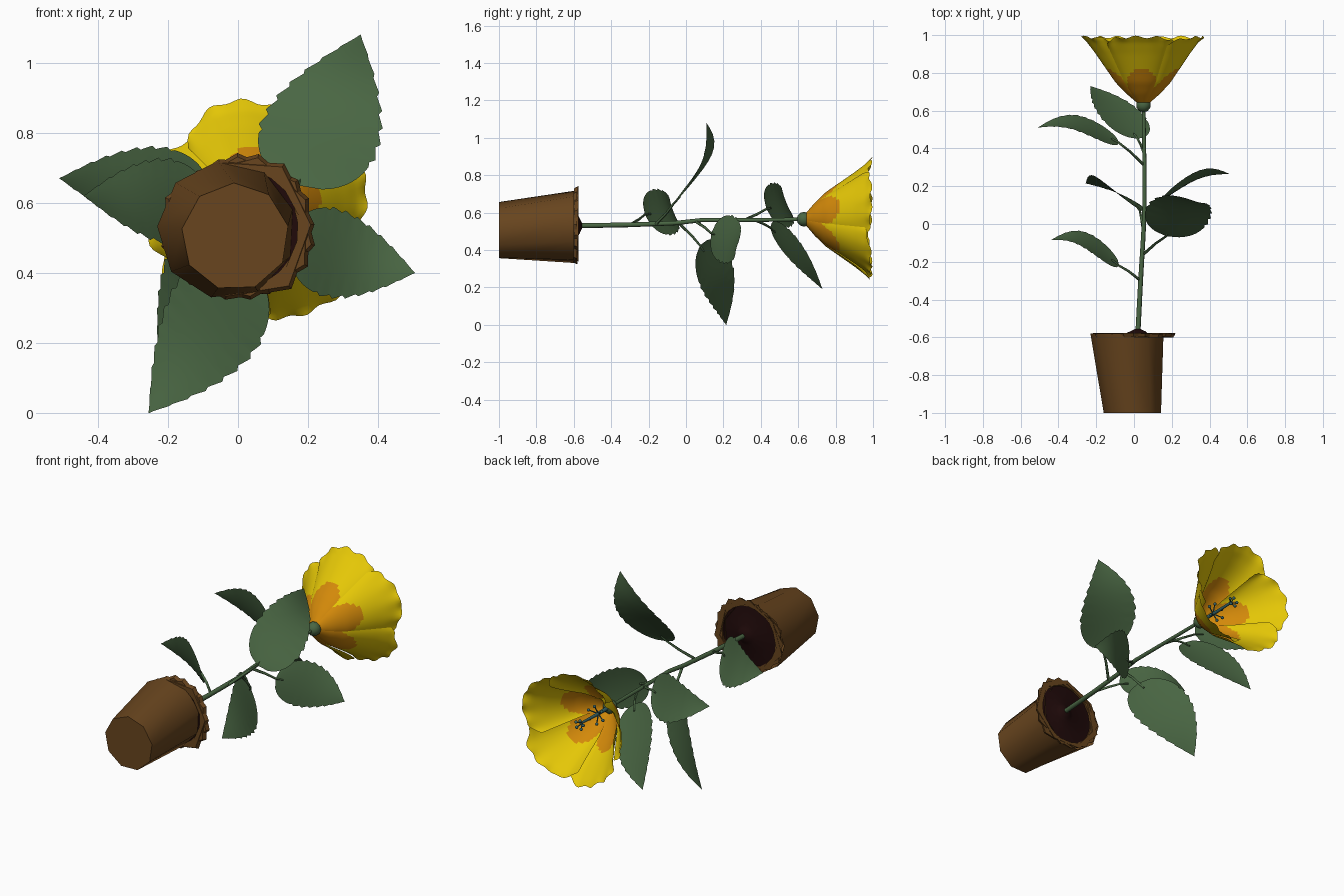
import bpy, bmesh, math
from mathutils import Vector

cube = bpy.data.objects.get("Cube")
if cube:
    bpy.data.objects.remove(cube, do_unlink=True)


def material(name, rgb):
    mat = bpy.data.materials.new(name)
    mat.use_nodes = True
    mat.diffuse_color = (*rgb, 1)
    mat.node_tree.nodes["Principled BSDF"].inputs["Base Color"].default_value = (*rgb, 1)
    return mat


YELLOW = material("petal yellow", (0.78, 0.57, 0.002))
ORANGE = material("throat orange", (0.65, 0.25, 0.003))
GREEN = material("leaf green", (0.067, 0.133, 0.056))
BROWN = material("pot brown", (0.138, 0.059, 0.013))
SOIL = material("dark soil", (0.014, 0.003, 0.003))
TEAL = material("stamen teal", (0.035, 0.12, 0.13))


def finish(name, bm, mats, sharp=60):
    """Make the object, smooth except where edges exceed the sharp angle."""
    mesh = bpy.data.meshes.new(name)
    bm.to_mesh(mesh)
    bm.free()
    for mat in mats:
        mesh.materials.append(mat)
    for poly in mesh.polygons:
        poly.use_smooth = True
    mesh.set_sharp_from_angle(angle=math.radians(sharp))
    bpy.context.collection.objects.link(bpy.data.objects.new(name, mesh))


def loft(bm, rows, closed=False, caps=False, rule=None):
    """Skin rows of points; rule(i, j) picks the material of each face."""
    grid = [[bm.verts.new(p) for p in row] for row in rows]
    count = len(grid[0])
    for i in range(len(grid) - 1):
        for j in range(count if closed else count - 1):
            k = (j + 1) % count
            face = bm.faces.new((grid[i][j], grid[i][k], grid[i + 1][k], grid[i + 1][j]))
            if rule:
                face.material_index = rule(i, j)
    if caps:
        bm.faces.new(grid[0][::-1])
        bm.faces.new(grid[-1])


def ring(cx, y, cz, r, sides, turn=0.0, wobble=0.0):
    """Polygon around the y axis, optionally uneven."""
    pts = []
    for k in range(sides):
        a = turn + math.tau * k / sides
        rr = r * (1 + wobble * math.sin(2.3 * k + turn))
        pts.append(Vector((cx + rr * math.cos(a), y, cz + rr * math.sin(a))))
    return pts


def tube(bm, points, r0, r1, sides=8):
    points = [Vector(p) for p in points]
    rows = []
    for i, p in enumerate(points):
        d = (points[min(i + 1, len(points) - 1)] - points[max(i - 1, 0)]).normalized()
        side = d.cross(Vector((0.3, 0.2, 1))).normalized()
        up = side.cross(d)
        r = r0 + (r1 - r0) * i / (len(points) - 1)
        rows.append([p + r * (math.cos(math.tau * k / sides) * side
                              + math.sin(math.tau * k / sides) * up) for k in range(sides)])
    loft(bm, rows, closed=True, caps=True)


def ball(bm, centre, r):
    made = bmesh.ops.create_icosphere(bm, subdivisions=2, radius=r)
    bmesh.ops.translate(bm, verts=made["verts"], vec=Vector(centre))


# Pot: tapering body, leaning to one side, closed at the base
bm = bmesh.new()
loft(bm, [ring(-0.008, -1, 0.503, 0.154, 9, 0.2), ring(-0.033, -0.58, 0.523, 0.198, 9, 0.3)], closed=True)
bm.verts.ensure_lookup_table()
bm.faces.new(bm.verts[:9])
finish("pot_body", bm, [BROWN])

# Rim: overlapping uneven polygon bands
for n, (r, turn) in enumerate([(0.218, 0.05), (0.215, 0.4), (0.213, 0.68)]):
    bm = bmesh.new()
    y = -0.602 + 0.003 * n
    rows = [ring(0, y, 0.527, r * 0.95, 7, turn, 0.06), ring(0, y + 0.02, 0.527, r, 7, turn, 0.06),
            ring(0, y + 0.02, 0.527, 0.19, 7, turn), ring(0, y, 0.527, 0.188, 7, turn)]
    loft(bm, rows + rows[:1], closed=True)
    finish("pot_rim_%d" % (n + 1), bm, [BROWN], 30)

# Soil: flat disc rising to a small mound at the stem
bm = bmesh.new()
loft(bm, [ring(-0.005, -0.588, 0.528, 0.19, 16), ring(0.015, -0.58, 0.53, 0.06, 16),
          ring(0.02, -0.568, 0.53, 0.04, 16), ring(0.02, -0.556, 0.53, 0.015, 16)],
     closed=True, caps=True)
finish("soil", bm, [SOIL])

# Main stem
bm = bmesh.new()
tube(bm, [(0.02, -0.59, 0.53), (0.035, -0.3, 0.535), (0.05, -0.05, 0.545),
          (0.055, 0.08, 0.56), (0.055, 0.35, 0.56), (0.05, 0.64, 0.565)], 0.014, 0.01)
finish("stem", bm, [GREEN])


# Leaves: arched, lightly creased blades with saw-tooth edges
def leaf(name, attach, base, tip, side, half, arch):
    attach, base, tip, side = map(Vector, (attach, base, tip, side))
    axis = (tip - base).normalized()
    side = (side - axis * side.dot(axis)).normalized()
    normal = axis.cross(side)
    if normal.y < 0:
        normal.negate()
    steps, across = 40, 6
    rows = []
    for i in range(steps + 1):
        t = i / steps
        # ovate outline, round at the base and drawn out to a point
        width = max(half * 2.65 * t ** 0.5 * (1 - t) ** 1.03, 0.001)
        tooth = 1 + (0.08 * (0.5 - (i % 4) / 3) if t > 0.25 else 0)
        mid = base.lerp(tip, t) + Vector((0, arch * math.sin(math.pi * t ** 1.25), 0))
        row = []
        for j in range(across + 1):
            v = 2 * j / across - 1
            w = width * (tooth if abs(v) == 1 else 1)
            row.append(mid + side * v * w + normal * (0.08 * width * v * v))
        rows.append(row)
    bm = bmesh.new()
    loft(bm, rows)
    finish(name, bm, [GREEN])
    bm = bmesh.new()
    mid = attach.lerp(base, 0.55) + Vector((0, 0.006, 0))
    tube(bm, [attach, mid, base, base + axis * 0.04 + Vector((0, arch * 0.3, 0))], 0.008, 0.005, 6)
    finish(name + "_stalk", bm, [GREEN])


leaf("leaf_low_side", (0.035, -0.3, 0.535), (-0.08, -0.22, 0.59), (-0.44, -0.085, 0.62),
     (0, -0.35, 0.9), 0.128, 0.06)
leaf("leaf_up", (0.05, -0.16, 0.54), (0.17, -0.065, 0.65), (0.35, 0.11, 1.08),
     (0.9, -0.29, -0.4), 0.172, 0.065)
leaf("leaf_down", (0.05, -0.04, 0.545), (0.03, 0.075, 0.425), (-0.255, 0.215, 0),
     (0.8, -0.5, -0.6), 0.162, 0.035)
leaf("leaf_mid_side", (0.055, 0.05, 0.555), (0.15, 0.135, 0.49), (0.505, 0.265, 0.4),
     (0, 0.18, 0.9), 0.128, 0.045)
leaf("leaf_high_side", (0.055, 0.31, 0.56), (-0.08, 0.43, 0.62), (-0.51, 0.51, 0.67),
     (0, -0.35, 0.9), 0.125, 0.055)
leaf("leaf_high_down", (0.055, 0.37, 0.56), (0.02, 0.45, 0.52), (-0.23, 0.73, 0.19),
     (0.75, 0.02, -0.53), 0.14, 0.02)

# Flower: five overlapping rounded petals with crinkled tips, forming a trumpet
FX, FZ = 0.05, 0.565
PROFILE = [(0.02, 0.63), (0.09, 0.69), (0.147, 0.75), (0.195, 0.82), (0.25, 0.9), (0.295, 0.96), (0.325, 0.99)]


def profile(u):
    s = min(u, 0.9999) * (len(PROFILE) - 1)
    i = int(s)
    a, b = PROFILE[i], PROFILE[i + 1]
    return [a[k] + (b[k] - a[k]) * (s - i) for k in (0, 1)]


LONG, WIDE = 28, 32
for n in range(5):
    centre = math.radians(92 + 72 * n)
    rows = []
    for i in range(LONG + 1):
        u = i / LONG
        row = []
        for j in range(WIDE + 1):
            v = 2 * j / WIDE - 1
            r, y = profile(u * (1 - 0.2 * abs(v) ** 3))
            r += 0.006 * u ** 10 * math.sin(16 * v + 1.9 * n) + 0.005 * u ** 3 * math.sin(5 * v + 2 * n)
            r += 0.016 * v * u - 0.025 * u * abs(v) ** 3
            y += 0.007 * u ** 10 * math.sin(13 * v + 2.6 * n)
            a = centre + v * math.radians(43)
            row.append((FX + r * math.cos(a), y, FZ + r * math.sin(a)))
        rows.append(row)
    bm = bmesh.new()
    loft(bm, rows, rule=lambda i, j: int(i / LONG + 0.22 * (2 * j / WIDE - 1) ** 2 < 0.48))
    finish("petal_%d" % (n + 1), bm, [YELLOW, ORANGE])

# Calyx bulb
bm = bmesh.new()
ball(bm, (FX, 0.631, FZ), 0.04)
finish("calyx", bm, [GREEN])

# Stamen column with two whorls of bead-tipped filaments
bm = bmesh.new()
tube(bm, [(FX, 0.64, FZ), (FX, 0.78, FZ), (FX, 0.9, FZ + 0.005)], 0.012, 0.007)
for y, reach, count in [(0.74, 0.05, 6), (0.89, 0.025, 5)]:
    for n in range(count):
        a = math.tau * n / count + 9 * y
        end = Vector((FX + reach * math.cos(a), y + 0.025, FZ + reach * math.sin(a)))
        tube(bm, [(FX, y, FZ), end], 0.004, 0.003, 5)
        ball(bm, end, 0.009)
finish("stamen", bm, [TEAL])
